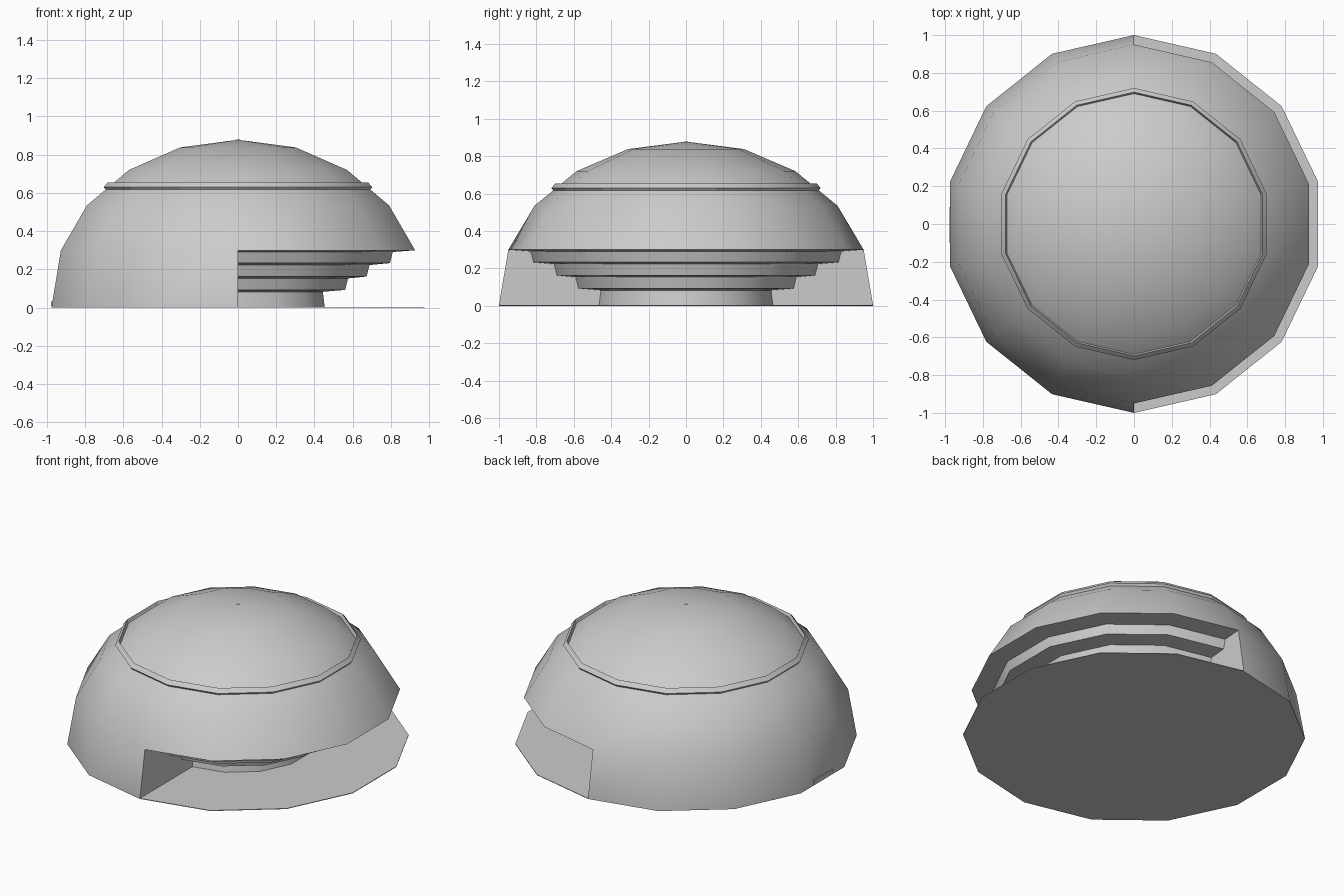
import bpy, bmesh, math

if "Cube" in bpy.data.objects:
    bpy.data.objects.remove(bpy.data.objects["Cube"])

SIDES = 14


def revolve(bm, profile, first, count, close=False):
    """Sweep (radius, z) points round z, starting at the front corner."""
    rings = []
    for k in range(first, first + count + 1):
        a = -math.pi / 2 + 2 * math.pi * k / SIDES
        rings.append([bm.verts.new((r * math.cos(a), r * math.sin(a), z)) for r, z in profile])
    n = len(profile)
    for a, b in zip(rings, rings[1:]):
        for i in range(n if close else n - 1):
            j = (i + 1) % n
            quad = [a[i], b[i], b[j], a[j]]
            if profile[i][0] == 0:
                quad.remove(b[i])
            if profile[j][0] == 0:
                quad.remove(b[j])
            bm.faces.new(quad)
    return rings


def finish(bm, name, angle=36):
    bmesh.ops.remove_doubles(bm, verts=bm.verts, dist=0.0005)
    bmesh.ops.recalc_face_normals(bm, faces=bm.faces)
    mesh = bpy.data.meshes.new(name)
    bm.to_mesh(mesh)
    bm.free()
    ob = bpy.data.objects.new(name, mesh)
    bpy.context.collection.objects.link(ob)
    bpy.ops.object.select_all(action='DESELECT')
    ob.select_set(True)
    bpy.context.view_layer.objects.active = ob
    bpy.ops.object.shade_smooth_by_angle(angle=math.radians(angle))
    return ob


# Dome: solid left half, terraced undercut in the right half
upper = [(0.95, 0.3), (0.81, 0.535), (0.585, 0.72), (0.31, 0.838), (0, 0.878)]
floor = [(0, 0), (1, 0), (1, 0.004)]
steps = [(0.46, 0.004), (0.45, 0.082), (0.585, 0.092), (0.59, 0.152), (0.575, 0.092)]
steps = [(0.465, 0.004), (0.455, 0.083),
         (0.575, 0.093), (0.59, 0.153),
         (0.69, 0.163), (0.705, 0.223),
         (0.815, 0.233), (0.83, 0.291)]
bm = bmesh.new()
revolve(bm, upper, 0, SIDES)
revolve(bm, floor + steps + [upper[0]], 0, 7)
revolve(bm, floor + [upper[0]], 7, 7)

# End walls of the undercut on the centre plane
for s in (-1, 1):
    bm.faces.new([bm.verts.new((0, s * r, z)) for r, z in [floor[2]] + steps + [upper[0]]])
finish(bm, "dome")

# Raised band round the dome
bm = bmesh.new()
revolve(bm, [(0.68, 0.617), (0.71, 0.617), (0.72, 0.63), (0.698, 0.655), (0.69, 0.633)],
        0, SIDES, close=True)
finish(bm, "band", 20)

# Small plate low on the left side
bm = bmesh.new()
bmesh.ops.create_cube(bm, size=1)
for v in bm.verts:
    v.co = (-0.972 + v.co.x * 0.012, -0.005 + v.co.y * 0.19, 0.02 + v.co.z * 0.025)
finish(bm, "side_plate")

# Tiny cap at the top
bm = bmesh.new()
revolve(bm, [(0.01, 0.872), (0.01, 0.879), (0, 0.879)], 0, SIDES)
finish(bm, "top_pin")
